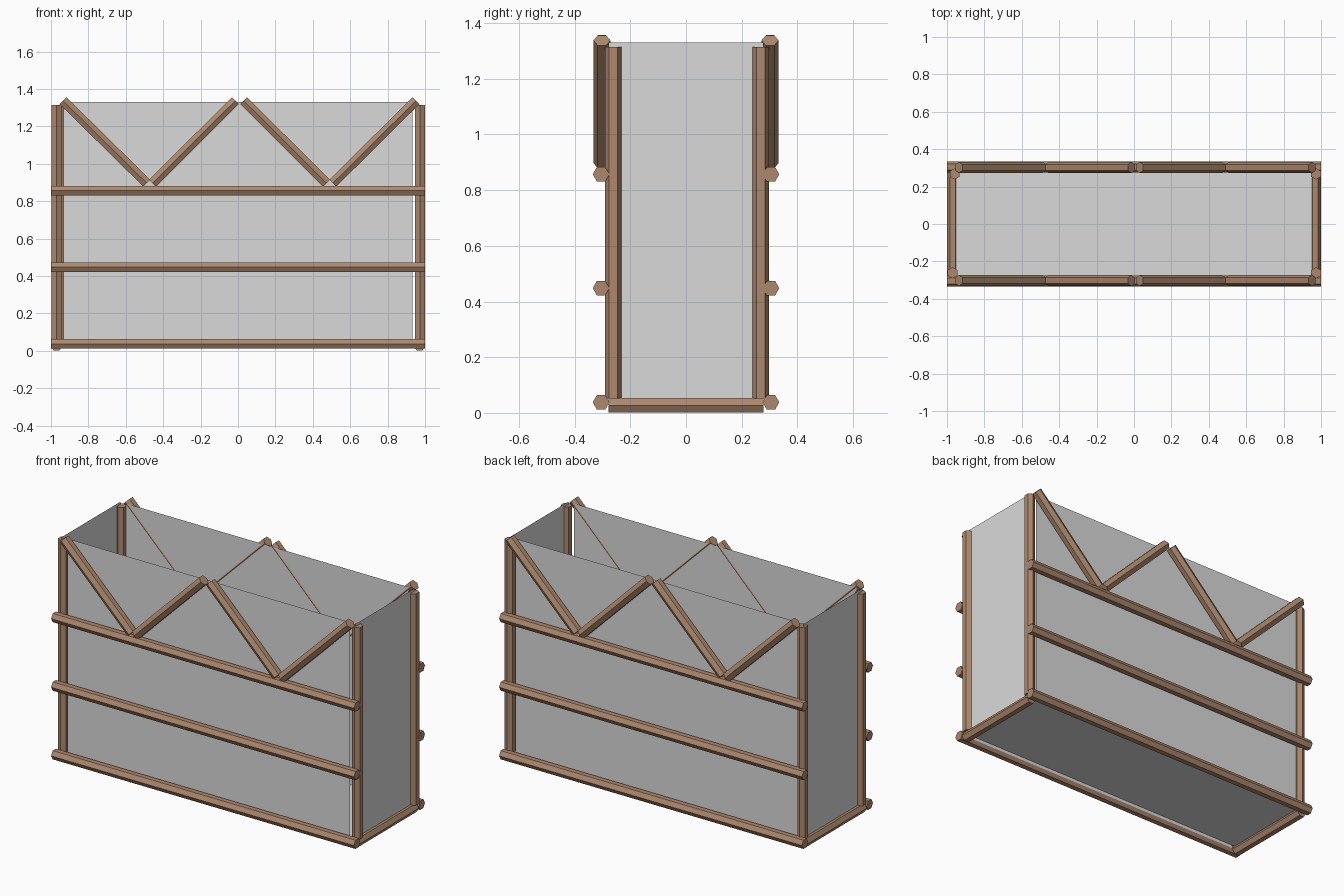
import bpy, bmesh, math
from mathutils import Vector

if "Cube" in bpy.data.objects:
    bpy.data.objects.remove(bpy.data.objects["Cube"])


def material(name, rgb):
    m = bpy.data.materials.new(name)
    m.diffuse_color = (*rgb, 1)
    m.use_nodes = True
    m.node_tree.nodes["Principled BSDF"].inputs["Base Color"].default_value = m.diffuse_color
    return m


WOOD = material("brown wood", (0.42, 0.25, 0.155))
PANEL = material("grey panel", (0.70, 0.70, 0.70))
R = 0.03  # beam radius


def finish(name, bm, mat):
    bmesh.ops.recalc_face_normals(bm, faces=bm.faces)
    me = bpy.data.meshes.new(name)
    bm.to_mesh(me)
    bm.free()
    me.materials.append(mat)
    ob = bpy.data.objects.new(name, me)
    bpy.context.collection.objects.link(ob)
    return ob


def beam(name, start, end, corner):
    """Six-sided beam from start to end, one corner pointing along 'corner'."""
    a, b, u = Vector(start), Vector(end), Vector(corner)
    v = (b - a).normalized().cross(u)
    bm = bmesh.new()
    rings = []
    for p in (a, b):
        rings.append([bm.verts.new(p + R * (u * math.cos(i * math.pi / 3) + v * math.sin(i * math.pi / 3)))
                      for i in range(6)])
    for i in range(6):
        j = (i + 1) % 6
        bm.faces.new((rings[0][i], rings[0][j], rings[1][j], rings[1][i]))
    bm.faces.new(rings[0][::-1])
    bm.faces.new(rings[1])
    return finish(name, bm, WOOD)


def panel(name, points):
    bm = bmesh.new()
    bm.faces.new([bm.verts.new(p) for p in points])
    return finish(name, bm, PANEL)


HIGH, LOW = 1.338, 0.897  # brace end heights
for s, side in ((-1, "front"), (1, "back")):
    # long horizontal rails
    for z, level in ((0.038, "bottom"), (0.448, "middle"), (0.857, "upper")):
        beam(f"{side}_{level}_rail", (-1, s * 0.305, z), (1, s * 0.305, z), (0, 1, 0))
    # zigzag braces above the upper rail
    for i, (xa, xb) in enumerate(((-0.936, -0.488), (-0.457, -0.014), (0.030, 0.473), (0.507, 0.952))):
        za, zb = (HIGH, LOW) if i % 2 == 0 else (LOW, HIGH)
        beam(f"{side}_brace_{i + 1}", (xa, s * 0.302, za), (xb, s * 0.302, zb), (0, 1, 0))
    # long wall panel between the posts
    y, x = s * 0.275, 0.933
    panel(f"{side}_wall", ((-x, y, 0.03), (x, y, 0.03), (x, y, 1.33), (-x, y, 1.33)))

# corner posts standing on the cross beams
for name, x, y in (("front_left_post", -0.970, -0.261), ("front_right_post", 0.973, -0.261),
                   ("back_left_post", -0.958, 0.268), ("back_right_post", 0.973, 0.268)):
    beam(name, (x, y, 0.052), (x, y, 1.315), (0, 1, 0))

# cross beams under both ends, and end walls through the middle of the posts
for m, side in ((-1, "left"), (1, "right")):
    x, y = m * 0.97, 0.278
    beam(f"{side}_cross_beam", (x, -y, 0.027), (x, y, 0.027), (1, 0, 0))
    panel(f"{side}_wall", ((x, -y, 0.03), (x, y, 0.03), (x, y, 1.33), (x, -y, 1.33)))

# floor
panel("floor_panel", ((-0.96, -0.275, 0.048), (0.96, -0.275, 0.048),
                      (0.96, 0.275, 0.048), (-0.96, 0.275, 0.048)))
